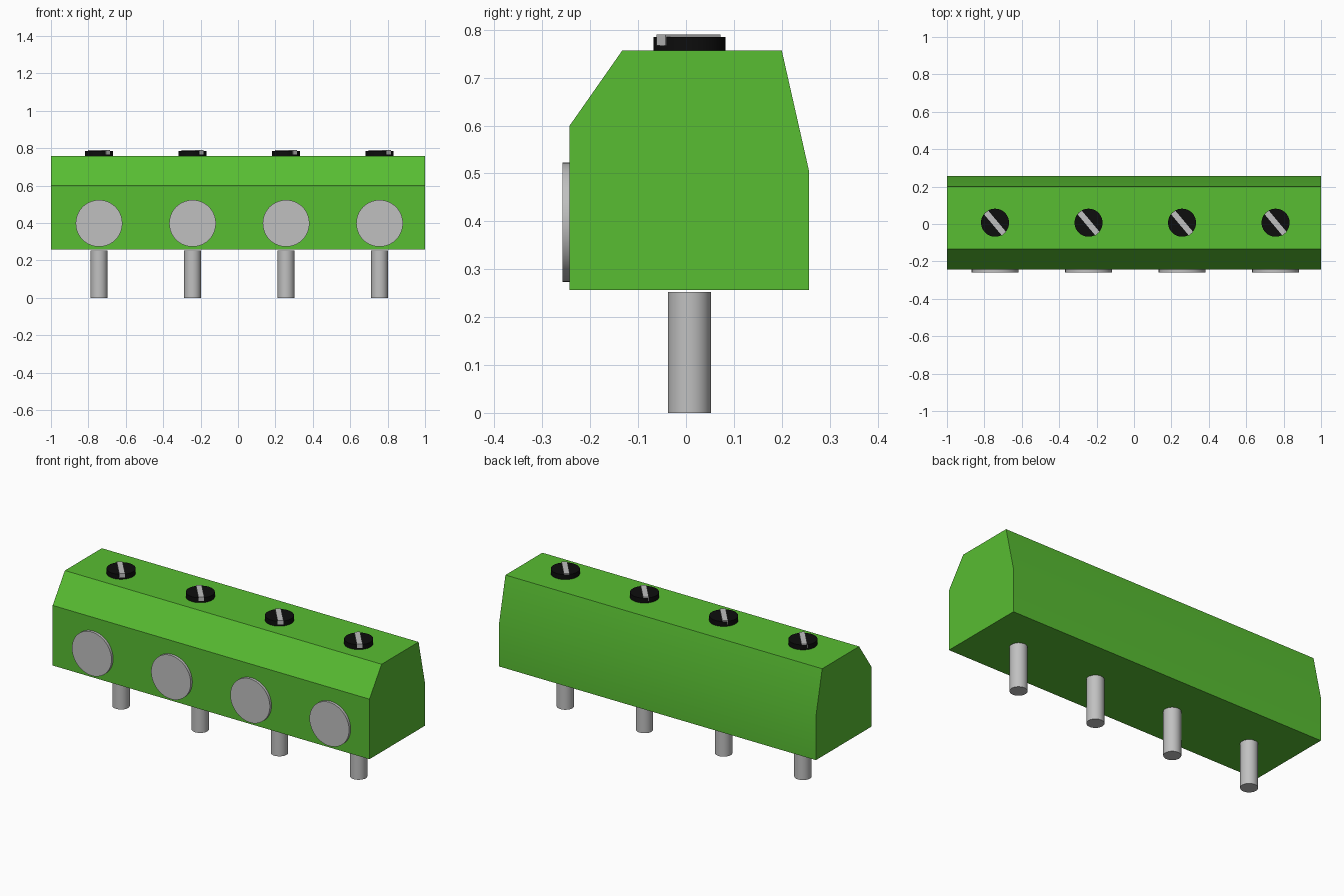
import bpy, bmesh, math
from mathutils import Matrix

cube = bpy.data.objects.get("Cube")
if cube:
    bpy.data.objects.remove(cube, do_unlink=True)


def material(name, rgb):
    m = bpy.data.materials.new(name)
    m.use_nodes = True
    m.diffuse_color = (*rgb, 1)
    bsdf = next(n for n in m.node_tree.nodes if n.type == 'BSDF_PRINCIPLED')
    bsdf.inputs["Base Color"].default_value = (*rgb, 1)
    return m


GREEN = material("green plastic", (0.098, 0.51, 0.032))
METAL = material("grey metal", (0.53, 0.53, 0.53))
BLACK = material("black metal", (0.004, 0.004, 0.004))


def finish(name, bm, mat):
    """Turn a bmesh into a named object with sharp edges kept."""
    bmesh.ops.recalc_face_normals(bm, faces=bm.faces)
    mesh = bpy.data.meshes.new(name)
    bm.to_mesh(mesh)
    bm.free()
    mesh.materials.append(mat)
    obj = bpy.data.objects.new(name, mesh)
    bpy.context.collection.objects.link(obj)
    bpy.ops.object.select_all(action='DESELECT')
    obj.select_set(True)
    bpy.context.view_layer.objects.active = obj
    bpy.ops.object.shade_smooth_by_angle(angle=math.radians(30))
    return obj


def cylinder(name, centre, radius, depth, mat, along_y=False):
    bm = bmesh.new()
    turn = Matrix.Rotation(math.pi / 2, 4, 'X') if along_y else Matrix()
    bmesh.ops.create_cone(bm, cap_ends=True, segments=40, radius1=radius,
                          radius2=radius, depth=depth,
                          matrix=Matrix.Translation(centre) @ turn)
    return finish(name, bm, mat)


def bar(name, centre, size, angle, mat):
    bm = bmesh.new()
    bmesh.ops.create_cube(bm, size=1, matrix=Matrix.Translation(centre)
                          @ Matrix.Rotation(angle, 4, 'Z')
                          @ Matrix.Diagonal((*size, 1)))
    return finish(name, bm, mat)


# Housing: side profile (y, z) extruded along x
profile = [(-0.243, 0.257), (-0.243, 0.60), (-0.133, 0.757),
           (0.20, 0.757), (0.257, 0.505), (0.257, 0.257)]
bm = bmesh.new()
side = bm.faces.new([bm.verts.new((-1, y, z)) for y, z in profile])
ext = bmesh.ops.extrude_face_region(bm, geom=[side])
bmesh.ops.translate(bm, vec=(2, 0, 0),
                    verts=[g for g in ext["geom"] if isinstance(g, bmesh.types.BMVert)])
finish("housing", bm, GREEN)

# Four terminals: wire entry disc, solder pin, screw head and its slot
Y = 0.007
for i in range(4):
    x = -0.743 + 0.5 * i
    n = i + 1
    cylinder(f"wire_entry_{n}", (x, -0.248, 0.398), 0.125, 0.02, METAL, along_y=True)
    cylinder(f"pin_{n}", (x, Y, 0.1265), 0.045, 0.253, METAL)
    cylinder(f"screw_head_{n}", (x, Y, 0.7695), 0.075, 0.031, BLACK)
    bar(f"screw_slot_{n}", (x, Y - 0.002, 0.7785), (0.15, 0.03, 0.023),
        math.radians(-50), METAL)
